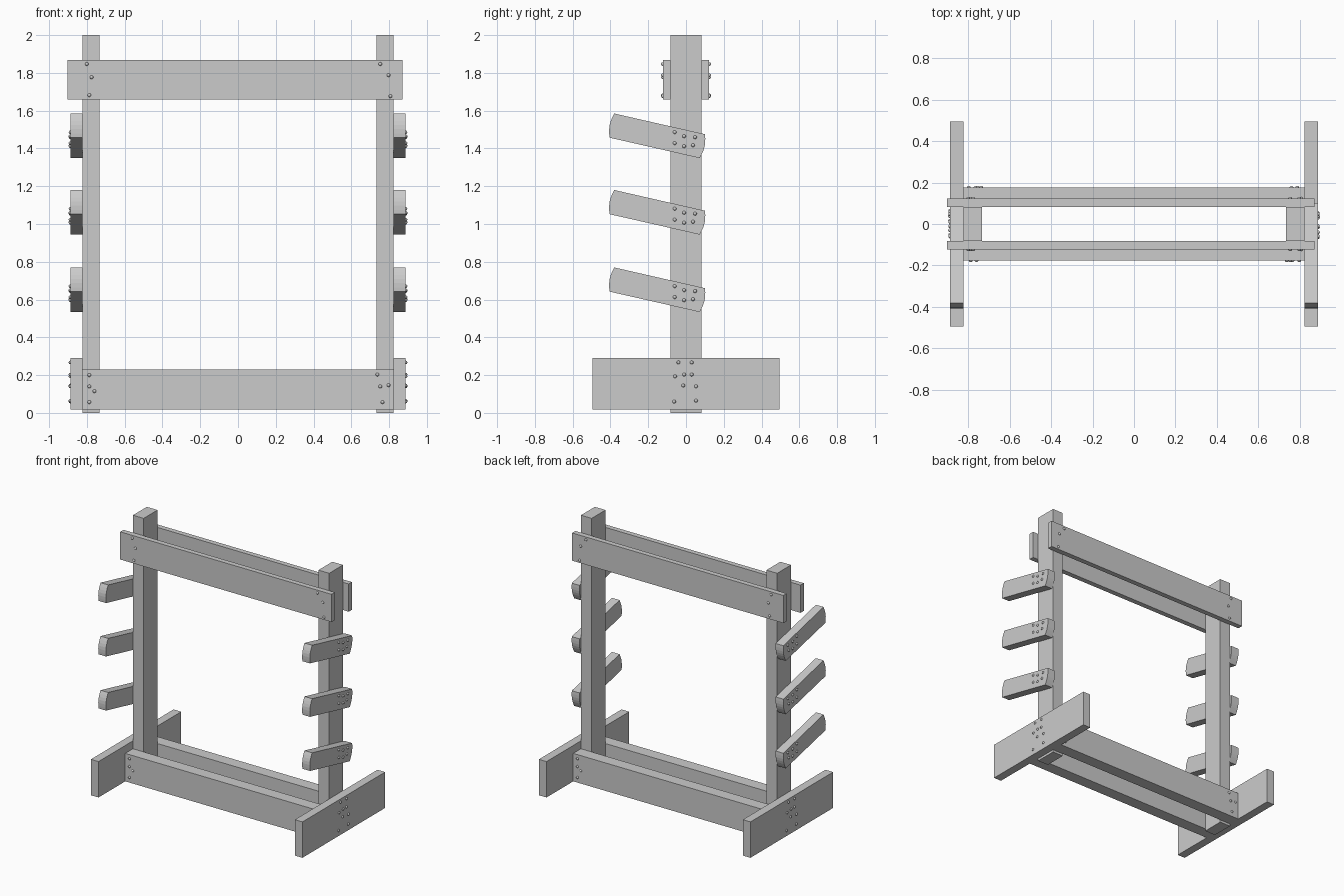
import bpy, bmesh, math
from mathutils import Matrix, Vector

if "Cube" in bpy.data.objects:
    bpy.data.objects.remove(bpy.data.objects["Cube"])


def finish(name, bm):
    bmesh.ops.recalc_face_normals(bm, faces=bm.faces)
    me = bpy.data.meshes.new(name)
    bm.to_mesh(me)
    bm.free()
    ob = bpy.data.objects.new(name, me)
    bpy.context.collection.objects.link(ob)
    return ob


def box(name, x, y, z):
    bm = bmesh.new()
    size = [b - a for a, b in (x, y, z)]
    mid = [(a + b) / 2 for a, b in (x, y, z)]
    bmesh.ops.create_cube(bm, size=1, matrix=Matrix.Translation(mid) @ Matrix.Diagonal((*size, 1)))
    return finish(name, bm)


def bolts(name, points, r=0.0095):
    # round bolt heads half sunk in the timber
    bm = bmesh.new()
    for p in points:
        bmesh.ops.create_uvsphere(bm, u_segments=12, v_segments=8, radius=r,
                                  matrix=Matrix.Translation(p))
    for f in bm.faces:
        f.smooth = True
    return finish(name, bm)


def peg(name, x0, x1, dz):
    # tilted arm with gently bulged ends, extruded along x
    prof = []
    ends = [((-0.38, 1.585), (-0.405, 1.457)), ((0.072, 1.349), (0.101, 1.475))]
    for a, b in ends:
        a, b = Vector(a), Vector(b)
        d = b - a
        out = Vector((d.y, -d.x)).normalized()
        for i in range(7):
            t = i / 6
            prof.append(a + d * t + out * 0.012 * math.sin(math.pi * t))
    bm = bmesh.new()
    f = bm.faces.new([bm.verts.new((x0, p.x, p.y + dz)) for p in prof])
    ext = bmesh.ops.extrude_face_region(bm, geom=[f])
    bmesh.ops.translate(bm, vec=(x1 - x0, 0, 0),
                        verts=[v for v in ext["geom"] if isinstance(v, bmesh.types.BMVert)])
    return finish(name, bm)


IN, POST, OUT, DEPTH = 0.733, 0.823, 0.887, 0.083

peg_bolts = [(-.06, 1.486), (-.01, 1.465), (.048, 1.46), (-.06, 1.428), (-.01, 1.412), (.037, 1.417)]
foot_bolts = [(-.04, .267), (.03, .267), (-.01, .203), (.03, .203), (-.058, .193),
              (-.015, .145), (.053, .14), (-.063, .06), (.053, .065)]
top_bolts = [(-.80, 1.847), (-.775, 1.777), (-.787, 1.682), (.753, 1.847), (.797, 1.788), (.807, 1.677)]
low_bolts = [(-.787, .2), (-.787, .14), (-.76, .115), (-.787, .057),
             (.738, .203), (.753, .14), (.797, .147), (.765, .057)]

# posts, feet and pegs on each side
for side, s in (("left", -1), ("right", 1)):
    def span(a, b):
        return tuple(sorted((s * a, s * b)))
    box(side + "_post", span(IN, POST), (-DEPTH, DEPTH), (0, 2))
    box(side + "_foot", span(POST, OUT), (-0.495, 0.495), (0.018, 0.29))
    bolts(side + "_foot_bolts", [(s * OUT, s * y, z) for y, z in foot_bolts])
    for i, dz in enumerate((-0.815, -0.405, 0)):
        peg(f"{side}_peg_{i + 1}", *span(POST, OUT), dz)
        bolts(f"{side}_peg_bolts_{i + 1}", [(s * OUT, y, z + dz) for y, z in peg_bolts])

# paired cross beams front and back
for side, s in (("front", -1), ("back", 1)):
    top_y, low_y = s * 0.122, s * 0.175
    box(side + "_top_beam", (-0.902, 0.87), tuple(sorted((s * DEPTH, top_y))), (1.658, 1.868))
    bolts(side + "_top_bolts", [(x, top_y, z) for x, z in top_bolts])
    box(side + "_lower_beam", (-POST, POST), tuple(sorted((s * DEPTH, low_y))), (0.018, 0.23))
    bolts(side + "_lower_bolts", [(-s * x, low_y, z) for x, z in low_bolts])
